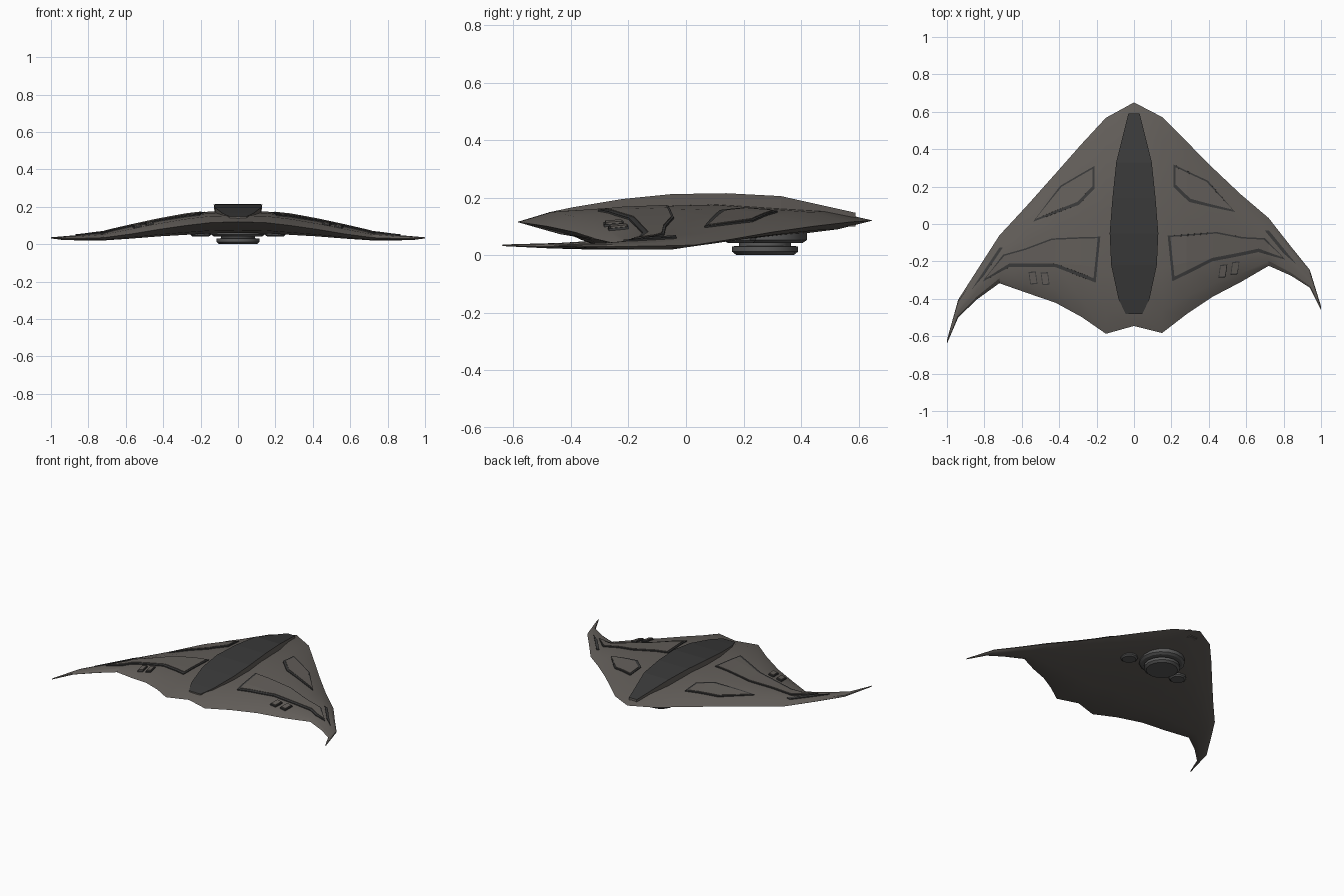
import bpy, bmesh, math
from mathutils import Vector

if "Cube" in bpy.data.objects:
    bpy.data.objects.remove(bpy.data.objects["Cube"], do_unlink=True)


def material(name, rgb):
    m = bpy.data.materials.new(name)
    m.use_nodes = True
    m.diffuse_color = (*rgb, 1)
    m.node_tree.nodes["Principled BSDF"].inputs["Base Color"].default_value = (*rgb, 1)
    return m


HULL = material("warm grey hull", (0.125, 0.113, 0.102))
DARK = material("dark grey trim", (0.042, 0.042, 0.042))
PAD = material("neutral grey pad", (0.10, 0.10, 0.10))


def make(name, bm, *mats):
    bmesh.ops.recalc_face_normals(bm, faces=bm.faces)
    me = bpy.data.meshes.new(name)
    bm.to_mesh(me)
    bm.free()
    ob = bpy.data.objects.new(name, me)
    bpy.context.collection.objects.link(ob)
    for m in mats:
        me.materials.append(m)
    return ob


def select(ob):
    bpy.ops.object.select_all(action='DESELECT')
    ob.select_set(True)
    bpy.context.view_layer.objects.active = ob


def loft(rings):
    bm = bmesh.new()
    vs = [[bm.verts.new(p) for p in r] for r in rings]
    n = len(vs[0])
    for a, b in zip(vs, vs[1:]):
        for i in range(n):
            j = (i + 1) % n
            bm.faces.new((a[i], a[j], b[j], b[i]))
    bm.faces.new(vs[0])
    bm.faces.new(vs[-1])
    return bm


def bend(ob):
    # one wing sweeps further back than the other
    for v in ob.data.vertices:
        v.co.y += 0.09 * v.co.x * abs(v.co.x)


# Hull: x, leading y, trailing y, edge z, top z, bottom z
STATIONS = [
    (0, .65, -.545, .12, .178, .06), (.15, .57, -.585, .115, .175, .058),
    (.28, .435, -.49, .10, .160, .05), (.42, .285, -.405, .08, .133, .042),
    (.57, .13, -.34, .055, .10, .03), (.72, -.015, -.27, .035, .064, .02),
    (.84, -.185, -.34, .031, .05, .02), (.94, -.325, -.42, .03, .042, .023),
    (1, -.53, -.55, .034, .037, .031)]
UPPER = [(0, 0), (.12, .57), (.42, 1), (.7, .85), (.9, .58), (1, 0)]
LOWER = [(.87, .75), (.7, 1), (.3, 1), (.1, .5)]


def section(x, le, te, edge, top, bot):
    up = [(x, le + (te - le) * t, edge + (top - edge) * h) for t, h in UPPER]
    low = [(x, le + (te - le) * t, edge + (bot - edge) * h) for t, h in LOWER]
    return up + low


mirrored = [(-s[0], *s[1:]) for s in STATIONS[:0:-1]]
hull = make("hull", loft([section(*s) for s in mirrored + STATIONS]), HULL)


def inset(poly, d):
    # move every corner inward along its bisector
    pts = [Vector(p) for p in poly]
    area = sum(a.x * b.y - b.x * a.y for a, b in zip(pts, pts[1:] + pts[:1]))
    sign = 1 if area > 0 else -1
    out = []
    for i, p in enumerate(pts):
        a = (p - pts[i - 1]).normalized()
        b = (pts[(i + 1) % len(pts)] - p).normalized()
        na, nb = Vector((-a.y, a.x)) * sign, Vector((-b.y, b.x)) * sign
        out.append(p + (na + nb) * (d / max(0.5, 1 + na.dot(nb))) + Vector((0, d * .4)))
    return [tuple(p) for p in out]


def plate(name, polys, lift, mat):
    # slice of the hull skin, lifted, on both wings
    bm = bmesh.new()
    for poly in polys:
        for side in (1, -1):
            f = bm.faces.new([bm.verts.new((side * x, y, -.3)) for x, y in poly])
            ext = bmesh.ops.extrude_face_region(bm, geom=[f])["geom"]
            bmesh.ops.translate(bm, vec=(0, 0, .8),
                                verts=[v for v in ext if isinstance(v, bmesh.types.BMVert)])
    cutter = make("plate_cutter", bm)
    cutter.hide_render = True
    ob = bpy.data.objects.new(name, hull.data.copy())
    bpy.context.collection.objects.link(ob)
    for v in ob.data.vertices:
        v.co.z += lift
    mod = ob.modifiers.new("cut", 'BOOLEAN')
    mod.operation, mod.solver, mod.object = 'INTERSECT', 'EXACT', cutter
    select(ob)
    bpy.ops.object.modifier_apply(modifier=mod.name)
    bpy.data.objects.remove(cutter, do_unlink=True)
    ob.data.materials.clear()
    ob.data.materials.append(mat)
    bend(ob)
    return ob


# Wing panels: dark frames with raised hull-coloured fills
FORE = [(.21, .315), (.21, .195), (.295, .11), (.54, .038), (.395, .218)]
AFT = [(.18, -.065), (.205, -.31), (.42, -.215), (.665, -.19), (.81, -.25),
       (.70, -.12), (.58, -.10), (.44, -.06)]
for label, poly in (("fore", FORE), ("aft", AFT)):
    plate(label + "_panel_frames", [poly], .006, DARK)
    plate(label + "_panels", [inset(poly, .013)], .009, HULL)

# Streaks near the wing tips
plate("tip_streaks", [[(.70, -.08), (.72, -.08), (.87, -.285), (.80, -.215)]], .006, DARK)


# Small vents behind the aft panels
def slot(x, y, w, h):
    return [(x - w, y - h), (x + w * .6, y - h), (x + w, y + h), (x - w * .6, y + h)]


slots = [(.475, -.272), (.54, -.262)]
plate("vent_rims", [slot(*s, .024, .034) for s in slots], .008, DARK)
plate("vents", [slot(*s, .019, .028) for s in slots], .014, HULL)

# Raised spine with a dark flat top: y, half width, top z
SPINE = [(.59, .03, .147), (.33, .095, .205), (.14, .115, .215), (-.05, .13, .212),
         (-.22, .122, .195), (-.4, .083, .165), (-.48, .045, .148)]
spine = make("spine", loft([[(-w, y, z), (w, y, z), (w * .9, y, .1), (-w * .9, y, .1)]
                            for y, w, z in SPINE]), HULL, DARK)
for p in spine.data.polygons:
    p.material_index = 1 if p.normal.z > .5 else 0


# Underside landing pads, turned from (radius, z) profiles
def pad(name, x, y, profile, sides=16):
    rings = [[(x + r * math.cos(2 * math.pi * i / sides),
               y + r * math.sin(2 * math.pi * i / sides), z) for i in range(sides)]
             for r, z in profile]
    return make(name, loft(rings), PAD)


pads = [pad("main_pad", 0, .275, [(.10, 0), (.115, .012), (.115, .03), (.09, .032), (.09, .042),
                                  (.13, .042), (.145, .052), (.145, .085)])]
for name, x in (("left_pad", .2), ("right_pad", -.2)):
    pads.append(pad(name, x, .19, [(.045, .042), (.055, .05), (.055, .085)], 10))

bend(hull)
select(hull)
bpy.ops.object.shade_smooth_by_angle(angle=math.radians(25))
for ob in pads:
    select(ob)
    bpy.ops.object.shade_smooth_by_angle(angle=math.radians(30))
